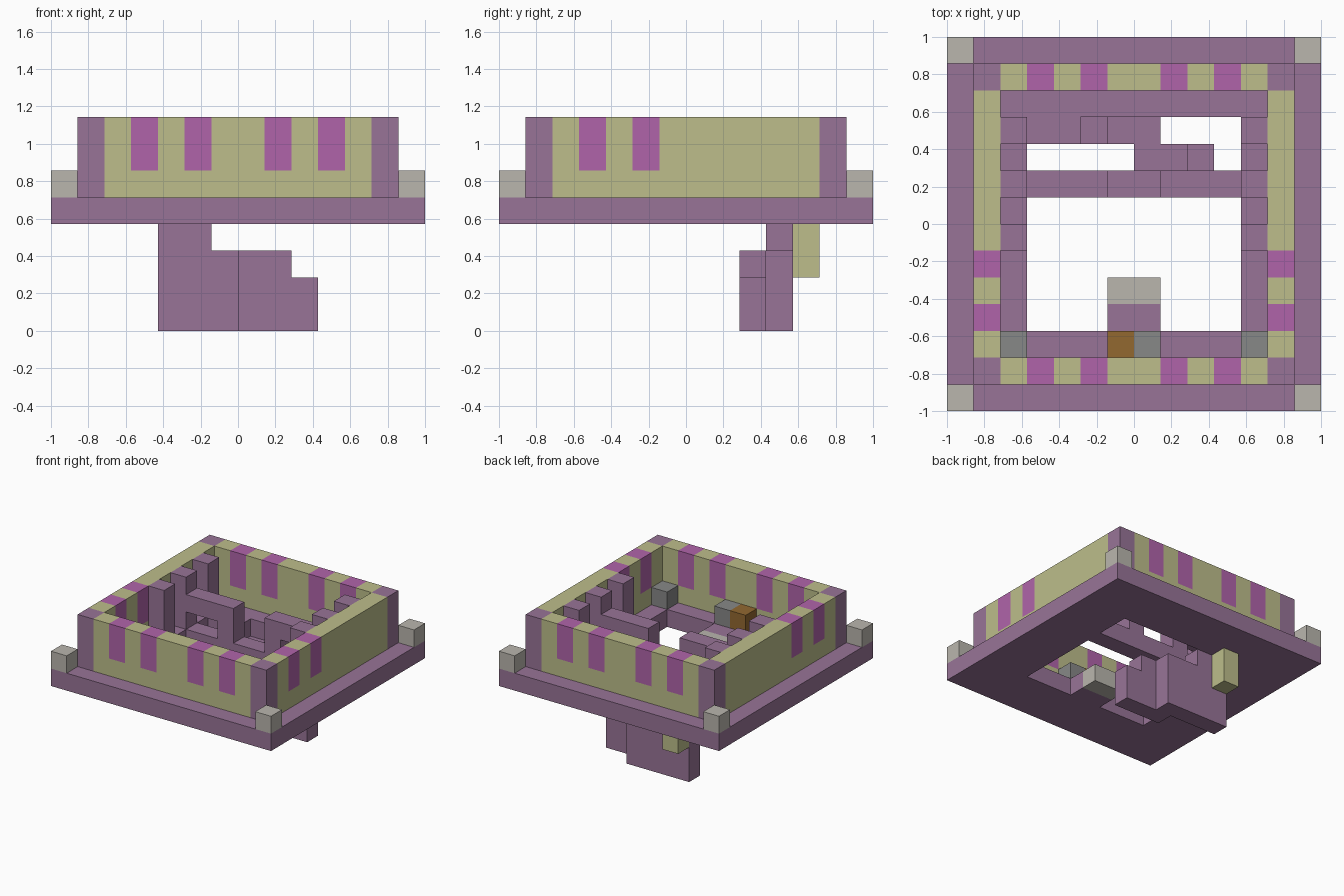
import bpy
import bmesh
from mathutils import Matrix, Vector

cube = bpy.data.objects.get("Cube")
if cube:
    bpy.data.objects.remove(cube, do_unlink=True)

N = 14          # blocks along one side
U = 2 / N       # size of one block


def make_material(name, rgb):
    def linear(c):
        c /= 255
        return c / 12.92 if c <= 0.04045 else ((c + 0.055) / 1.055) ** 2.4
    color = (*[linear(c) for c in rgb], 1)
    mat = bpy.data.materials.new(name)
    mat.diffuse_color = color
    mat.use_nodes = True
    bsdf = next(n for n in mat.node_tree.nodes if n.type == 'BSDF_PRINCIPLED')
    bsdf.inputs["Base Color"].default_value = color
    return mat


purple = make_material("purple_stone", (152, 116, 151))
olive = make_material("pale_olive", (189, 190, 139))
pink = make_material("pink_glass", (176, 100, 170))
light = make_material("light_stone", (186, 182, 174))
grey = make_material("grey_stone", (135, 136, 135))
brown = make_material("brown_wood", (146, 104, 48))


def blocks(name, mat, boxes):
    """One object from boxes given as (x0, x1, y0, y1, z0, z1) in blocks."""
    bm = bmesh.new()
    for x0, x1, y0, y1, z0, z1 in boxes:
        center = Vector(((x0 + x1 - N) / 2, (y0 + y1 - N) / 2, (z0 + z1) / 2)) * U
        size = Vector((x1 - x0, y1 - y0, z1 - z0)) * U
        bmesh.ops.create_cube(bm, size=1, matrix=Matrix.LocRotScale(center, None, size))
    mesh = bpy.data.meshes.new(name)
    bm.to_mesh(mesh)
    bm.free()
    mesh.materials.append(mat)
    obj = bpy.data.objects.new(name, mesh)
    bpy.context.collection.objects.link(obj)
    return obj


def both(boxes):
    """Add the mirror image across the x centre."""
    return boxes + [(N - b[1], N - b[0], *b[2:]) for b in boxes]


# Floor slab with a square opening
blocks("floor_slab", purple,
       both([(0, 3, 0, N, 4, 5)]) + [(3, 11, 0, 3, 4, 5), (3, 11, 11, N, 4, 5)])
blocks("floor_crossbar", purple, [(3, 11, 8, 9, 4, 5)])
blocks("stair_landing", purple, [(3, 5, 10, 11, 4, 5)])
blocks("entry_step", purple, [(6, 8, 3, 4, 4, 5)])
blocks("entry_ledge", light, [(6, 8, 4, 5, 4, 5)])

# Corner stones and wall corner pillars
blocks("corner_stones", light, both([(0, 1, 0, 1, 5, 6), (0, 1, 13, 14, 5, 6)]))
blocks("corner_pillars", purple, both([(1, 2, 1, 2, 5, 8), (1, 2, 12, 13, 5, 8)]))


# Walls: a solid lower course, then piers alternating with windows
def wall(name, windows, place):
    blocks(name + "_base", olive, [place(2, 12, 5, 6)])
    edges = [2] + [e for w in windows for e in (w, w + 1)] + [12]
    blocks(name + "_piers", olive,
           [place(a, b, 6, 8) for a, b in zip(edges[::2], edges[1::2])])
    blocks(name + "_windows", pink, [place(w, w + 1, 6, 8) for w in windows])


for name, k in (("front_wall", 1), ("back_wall", 12)):
    wall(name, (3, 5, 8, 10), lambda a, b, lo, hi: (a, b, k, k + 1, lo, hi))
for name, k in (("right_wall", 1), ("left_wall", 12)):
    wall(name, (3, 5), lambda a, b, lo, hi: (k, k + 1, a, b, lo, hi))

# Inner columns along both side walls, and the raised rails
blocks("side_columns", purple, both([(2, 3, y, y + 1, 5, 8) for y in (6, 8, 10)]))
blocks("rail_beams", purple, both([(3, 6, 8, 9, 6, 7)]))
blocks("rail_posts", purple, both([(5, 6, 8, 9, 5, 6)]))

# Furnishings by the front wall
blocks("stone_blocks", grey,
       both([(2, 3, 2, 3, 5, 6)]) + [(7, 8, 2, 3, 5, 6)])
blocks("wooden_block", brown, [(6, 7, 2, 3, 5, 6)])

# Winding staircase below the floor
blocks("lower_staircase", purple,
       [(4, 6, 10, 11, 0, 4), (6, 8, 10, 11, 0, 3),
        (7, 9, 9, 10, 0, 3), (9, 10, 9, 10, 0, 2)])
blocks("hanging_block", olive, [(4, 5, 11, 12, 2, 4)])
